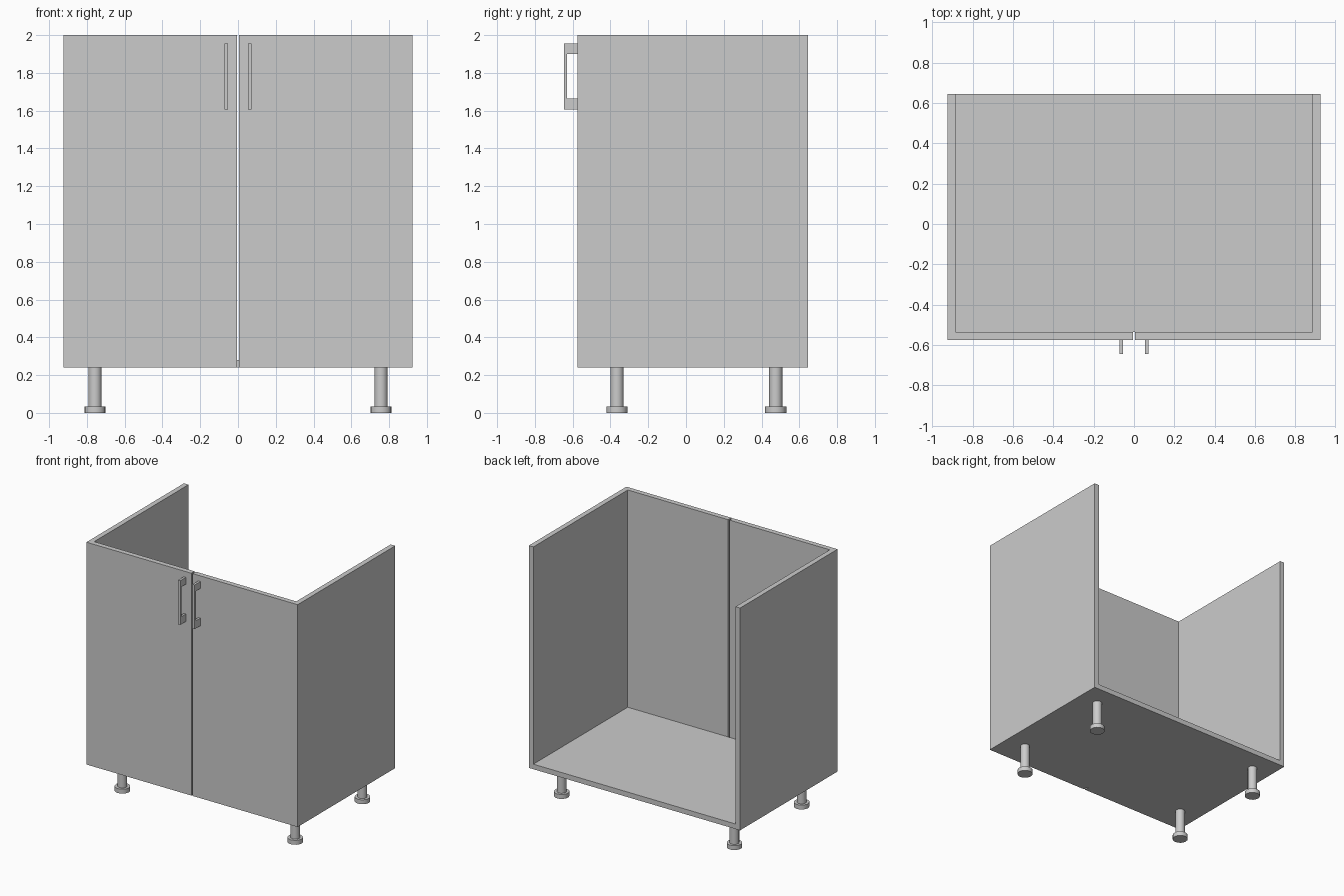
import bpy, bmesh
from mathutils import Vector

if "Cube" in bpy.data.objects:
    bpy.data.objects.remove(bpy.data.objects["Cube"])


def extrude_profile(name, points, direction):
    """Closed solid made by sweeping a planar outline along a vector."""
    bm = bmesh.new()
    face = bm.faces.new([bm.verts.new(p) for p in points])
    ext = bmesh.ops.extrude_face_region(bm, geom=[face], use_keep_orig=True)
    moved = [g for g in ext["geom"] if isinstance(g, bmesh.types.BMVert)]
    bmesh.ops.translate(bm, verts=moved, vec=Vector(direction))
    bmesh.ops.recalc_face_normals(bm, faces=bm.faces)
    mesh = bpy.data.meshes.new(name)
    bm.to_mesh(mesh)
    bm.free()
    obj = bpy.data.objects.new(name, mesh)
    bpy.context.collection.objects.link(obj)
    return obj


def cylinder(name, radius, x, y, z0, z1):
    bpy.ops.mesh.primitive_cylinder_add(vertices=16, radius=radius, depth=z1 - z0,
                                        location=(x, y, (z0 + z1) / 2))
    bpy.context.object.name = name
    bpy.ops.object.shade_smooth_by_angle()


W, T = 0.925, 0.04               # half width, board thickness
FRONT, BACK = -0.575, 0.645
BOTTOM, TOP = 0.24, 2.0

# Carcass: U-shaped sides and floor, open at top and back
outline = [(-W, TOP), (-W, BOTTOM), (W, BOTTOM), (W, TOP),
           (W - T, TOP), (W - T, BOTTOM + T), (-W + T, BOTTOM + T), (-W + T, TOP)]
extrude_profile("carcass", [(x, FRONT + T, z) for x, z in outline],
                (0, BACK - FRONT - T, 0))

# C-shaped handle outline in (y, z)
handle = [(FRONT, 1.605), (-0.645, 1.605), (-0.645, 1.955), (FRONT, 1.955),
          (FRONT, 1.90), (-0.63, 1.90), (-0.63, 1.665), (FRONT, 1.665)]

for side, s in (("left", -1), ("right", 1)):
    # Door with a narrow gap at the centre
    door = [(s * 0.006, BOTTOM), (s * W, BOTTOM), (s * W, TOP), (s * 0.006, TOP)]
    extrude_profile(side + "_door", [(x, FRONT, z) for x, z in door], (0, T, 0))

    # Pull handle
    extrude_profile(side + "_handle",
                    [(s * 0.063 - 0.009, y, z) for y, z in handle], (0.018, 0, 0))

    # Legs with wider foot discs
    for end, y in (("front", -0.365), ("back", 0.475)):
        cylinder(f"{end}_{side}_leg", 0.035, s * 0.757, y, 0.035, BOTTOM)
        cylinder(f"{end}_{side}_foot", 0.056, s * 0.757, y, 0.0, 0.035)
